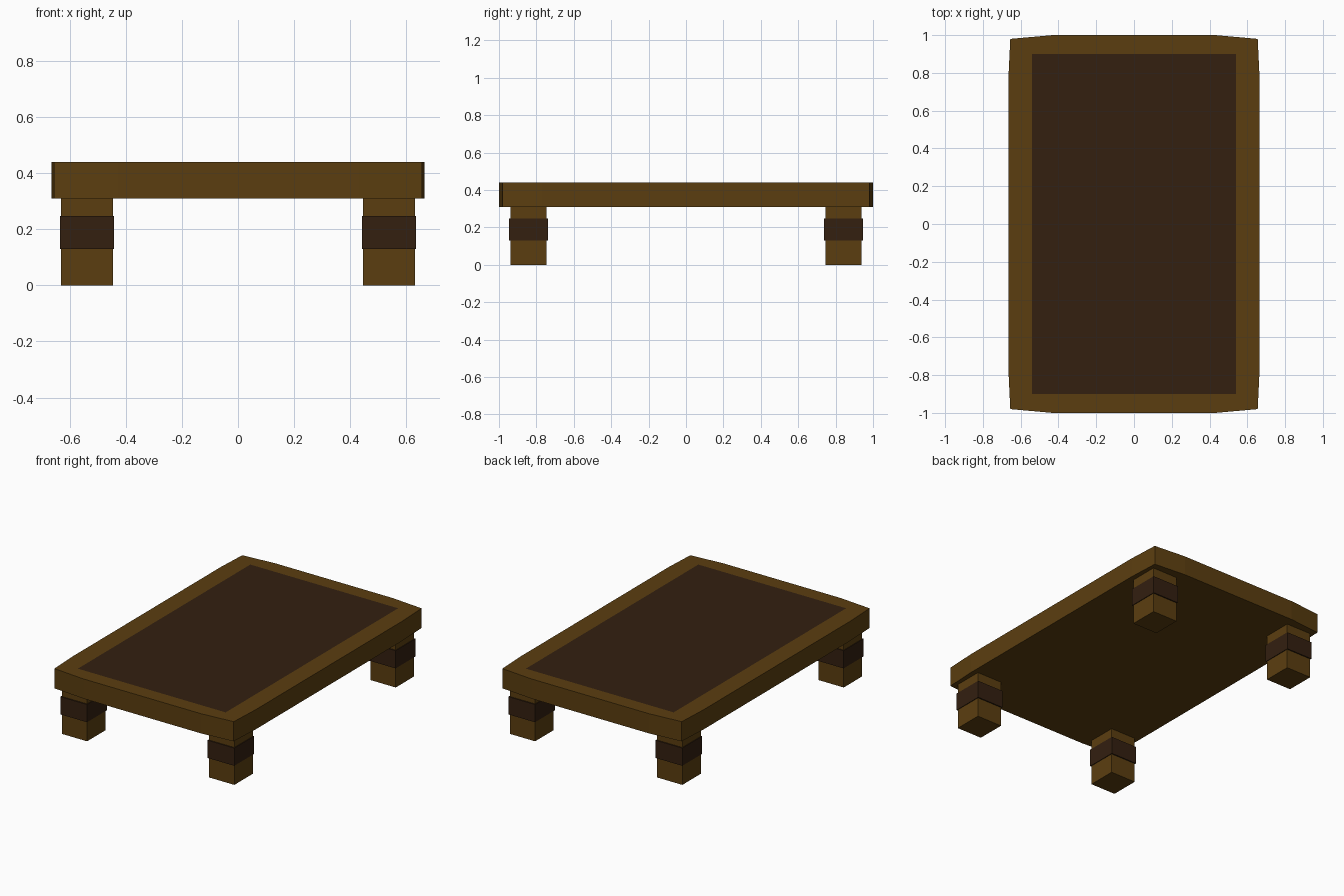
import bpy, bmesh

if "Cube" in bpy.data.objects:
    bpy.data.objects.remove(bpy.data.objects["Cube"])

def material(name, rgb):
    m = bpy.data.materials.new(name)
    m.diffuse_color = (*rgb, 1)
    m.use_nodes = True
    m.node_tree.nodes["Principled BSDF"].inputs["Base Color"].default_value = m.diffuse_color
    return m

wood = material("wood", (0.105, 0.048, 0.005))
dark = material("dark_wood", (0.033, 0.014, 0.005))

def finish(name, bm, mat):
    bmesh.ops.recalc_face_normals(bm, faces=bm.faces)
    me = bpy.data.meshes.new(name)
    bm.to_mesh(me)
    bm.free()
    me.materials.append(mat)
    ob = bpy.data.objects.new(name, me)
    bpy.context.collection.objects.link(ob)
    return ob

def box(name, x, y, z0, z1, sx, sy, mat):
    bm = bmesh.new()
    bmesh.ops.create_cube(bm, size=1)
    for v in bm.verts:
        v.co = (x + v.co.x * sx, y + v.co.y * sy, (z0 + z1) / 2 + v.co.z * (z1 - z0))
    return finish(name, bm, mat)

# Tabletop slab with gently bowed sides and a rectangular opening in its top face
Z0, Z1 = 0.31, 0.44
PX, PY = 0.54, 0.90
outline = [(-.655, -.98), (-.43, -1), (.43, -1), (.655, -.98), (.665, -.77), (.665, .77),
           (.655, .98), (.43, 1), (-.43, 1), (-.655, .98), (-.665, .77), (-.665, -.77)]
panel = [(-PX, -PY), (PX, -PY), (PX, PY), (-PX, PY)]
bm = bmesh.new()
low = [bm.verts.new((x, y, Z0)) for x, y in outline]
top = [bm.verts.new((x, y, Z1)) for x, y in outline]
inner = [bm.verts.new((x, y, Z1)) for x, y in panel]
bm.faces.new(low[::-1])
n = len(outline)
for i in range(n):
    j = (i + 1) % n
    bm.faces.new((low[i], low[j], top[j], top[i]))
for s in range(4):
    rim = [top[(3 * s + k) % n] for k in range(4)]
    bm.faces.new(rim + [inner[(s + 1) % 4], inner[s]])
finish("tabletop", bm, wood)

# Dark panel flush with the rim
bm = bmesh.new()
bm.faces.new([bm.verts.new((x, y, Z1)) for x, y in panel])
finish("top_panel", bm, dark).data.update()

# Four legs, each wrapped by a dark band
for sy, fb in ((-1, "front"), (1, "back")):
    for sx, lr in ((-1, "left"), (1, "right")):
        x, y = sx * 0.538, sy * 0.842
        box(f"{fb}_{lr}_leg", x, y, 0, Z0, 0.185, 0.193, wood)
        box(f"{fb}_{lr}_band", x, y, 0.13, 0.247, 0.194, 0.208, dark)
